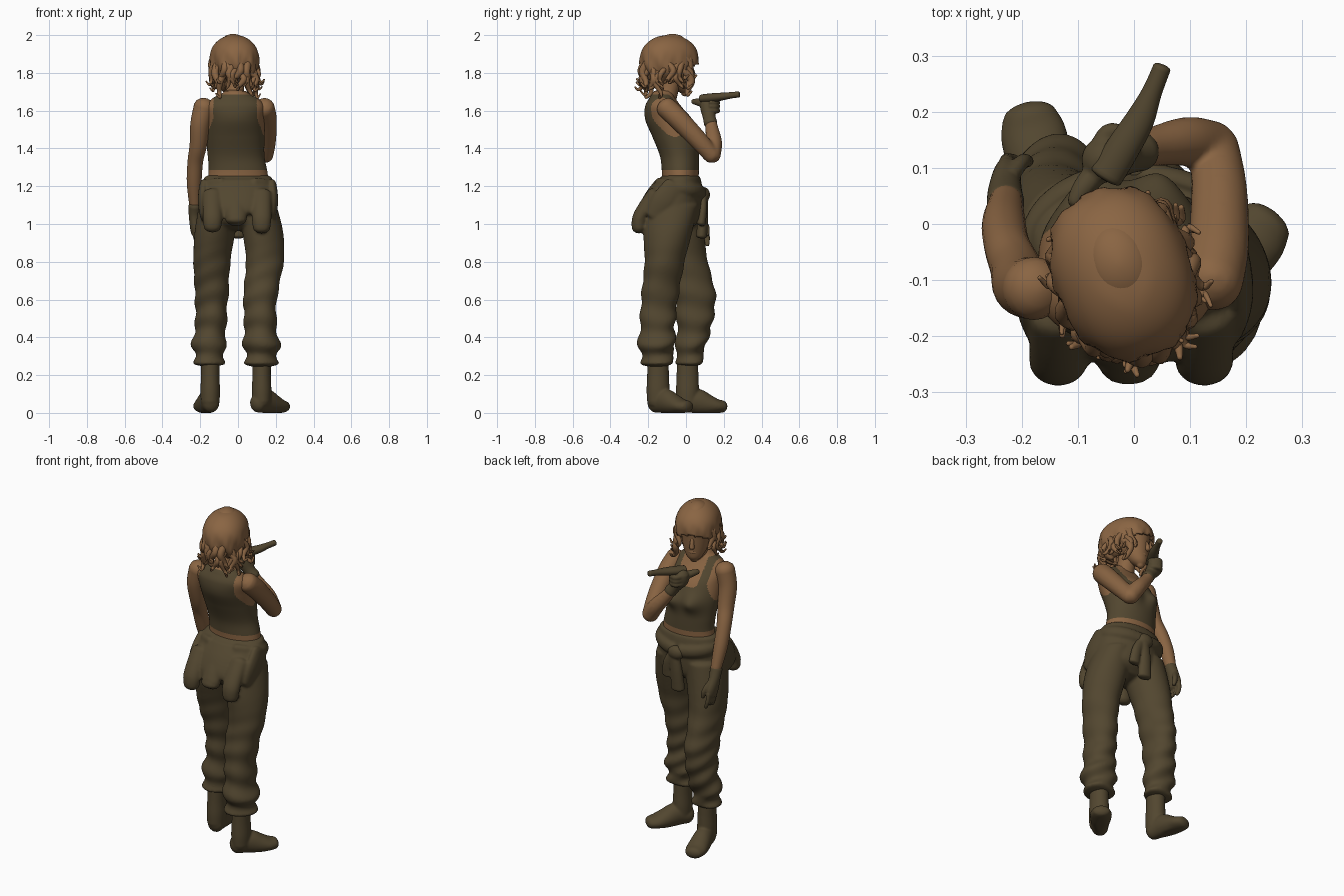
import bpy, bmesh, math, random
from mathutils import Vector, Matrix

if "Cube" in bpy.data.objects:
    bpy.data.objects.remove(bpy.data.objects["Cube"])

random.seed(4)

def material(name, rgb):
    m = bpy.data.materials.new(name)
    m.diffuse_color = (*rgb, 1)
    m.use_nodes = True
    m.node_tree.nodes["Principled BSDF"].inputs["Base Color"].default_value = m.diffuse_color
    return m

SKIN = material("warm brown", (0.255, 0.13, 0.056))
CLOTH = material("dark olive", (0.085, 0.062, 0.029))

def finish(name, bm, mats):
    bmesh.ops.recalc_face_normals(bm, faces=bm.faces)
    for f in bm.faces:
        f.smooth = True
    me = bpy.data.meshes.new(name)
    bm.to_mesh(me)
    bm.free()
    for m in mats:
        me.materials.append(m)
    ob = bpy.data.objects.new(name, me)
    bpy.context.collection.objects.link(ob)
    return ob

def blend(name, parts, voxel, smooth):
    """Fuse overlapping parts of one colour into a single soft skin."""
    bm = bmesh.new()
    mat = parts[0].data.materials[0]
    for ob in parts:
        bm.from_mesh(ob.data)
        bpy.data.objects.remove(ob)
    ob = finish(name, bm, [mat])
    r = ob.modifiers.new("fuse", 'REMESH')
    r.mode, r.voxel_size, r.use_smooth_shade = 'VOXEL', voxel, True
    s = ob.modifiers.new("soften", 'SMOOTH')
    s.factor, s.iterations = 0.5, smooth
    return ob

def spline(pts, sub):
    # Catmull-Rom through rows of any length
    out = []
    for i in range(len(pts) - 1):
        a, b, c, d = pts[max(i - 1, 0)], pts[i], pts[i + 1], pts[min(i + 2, len(pts) - 1)]
        for s in range(sub):
            t = s / sub
            out.append([0.5 * (2 * q + (r - p) * t + (2 * p - 5 * q + 4 * r - w) * t * t
                        + (3 * q - p - 3 * r + w) * t ** 3) for p, q, r, w in zip(a, b, c, d)])
    return out + [list(pts[-1])]

def tube(name, pts, mats, n=24, sub=6, level=False, ripple=None, rule=None, cap=0.8, floor=None, bulge=None):
    """Loft of ellipses (x, y, z, ra, rb) with rounded ends."""
    rows = spline([p if len(p) == 5 else (*p, p[3]) for p in pts], sub)
    pos = [Vector(r[:3]) for r in rows]
    d = pos[-1] - pos[0]
    ref = Vector((1, 0, 0)) if level or abs(d.z) > 0.7 * d.length else Vector((0, 0, 1))
    rings = []
    last = len(rows) - 1
    for i, r in enumerate(rows):
        t = (pos[min(i + 1, last)] - pos[max(i - 1, 0)]).normalized()
        if level:
            t = Vector((0, 0, math.copysign(1, d.z)))
        u = (ref - t * ref.dot(t)).normalized()
        v = t.cross(u)
        ring = [(pos[i], 1.0, u, v, r[3], r[4])]
        if i in (0, last):
            sgn = 1 if i else -1
            h = cap * min(r[3], r[4])
            ends = [(pos[i] + t * sgn * h * math.sin(a), math.cos(a), u, v, r[3], r[4])
                    for a in (0.5, 1.0, 1.45)]
            ring = ring + ends if i else ends[::-1] + ring
        rings += ring
    bm = bmesh.new()
    grid = []
    for c, s, u, v, ra, rb in rings:
        row = []
        for k in range(n):
            a = math.tau * k / n
            m = s * (ripple(a, c.z) if ripple else 1)
            p = c + u * (ra * m * math.cos(a)) + v * (rb * m * math.sin(a))
            if floor is not None:
                p.z = max(p.z, floor)
            if bulge:
                p.y += bulge(p)
            row.append(bm.verts.new(p))
        grid.append(row)
    for r0, r1 in zip(grid, grid[1:]):
        for k in range(n):
            bm.faces.new((r0[k], r0[(k + 1) % n], r1[(k + 1) % n], r1[k]))
    bm.faces.new(grid[0])
    bm.faces.new(grid[-1])
    if rule:
        for f in bm.faces:
            f.material_index = rule(f.calc_center_median())
    return finish(name, bm, mats)

def ball(name, loc, scale, mat):
    bm = bmesh.new()
    bmesh.ops.create_uvsphere(bm, u_segments=24, v_segments=16, radius=1)
    bm.transform(Matrix.Translation(loc) @ Matrix.Diagonal((*scale, 1)))
    return finish(name, bm, [mat])

# Torso with the tank top coloured by rule
def tank(p):
    dx = abs(p.x + 0.015)
    if p.z < 1.285 or p.z > 1.685:
        return 0
    if p.z > 1.46 and dx > 0.155 - 0.04 * min(1, (p.z - 1.46) / 0.1):
        return 0
    if p.y > -0.11 and p.z > 1.54 + 4 * max(0, dx - 0.05) ** 1.5 and dx < 0.075:
        return 0
    return 1

def bust(p):
    if p.y < -0.05:
        return 0
    return 0.035 * sum(math.exp(-((p.x - x) / .05) ** 2 - ((p.z - 1.455) / .05) ** 2) for x in (-.08, .05))

tube("torso", [(0, -.03, 1.2, .165, .095), (0, -.03, 1.28, .155, .098), (-.01, -.035, 1.36, .15, .103),
     (-.015, -.057, 1.46, .155, .12), (-.015, -.09, 1.55, .155, .125), (-.015, -.12, 1.62, .155, .097),
     (-.015, -.125, 1.665, .12, .07), (-.015, -.12, 1.695, .065, .055)],
     [SKIN, CLOTH], n=128, sub=16, level=True, rule=tank, cap=.3, bulge=bust)
tube("neck", [(-.015, -.115, 1.64, .058), (-.018, -.09, 1.71, .05), (-.02, -.07, 1.8, .052)], [SKIN])

# Head, face and hair, turned to the wearer's left
head = [
    tube("head", [(-.02, .0, 1.692, .022, .02), (-.02, -.012, 1.715, .046, .046),
         (-.02, -.035, 1.76, .068, .074), (-.02, -.05, 1.83, .082, .093),
         (-.02, -.06, 1.9, .09, .105), (-.02, -.07, 1.955, .065, .08)], [SKIN], n=32, level=True),
    tube("nose", [(-.02, .032, 1.835, .01), (-.02, .043, 1.805, .012), (-.02, .046, 1.783, .015)], [SKIN], n=12),
    ball("lips", (-.02, .03, 1.748), (.024, .01, .011), SKIN),
]
C = Vector((-.02, -.088, 1.866))
S = Vector((.122, .155, .133))
bm = bmesh.new()
bmesh.ops.create_uvsphere(bm, u_segments=72, v_segments=40, radius=1)
cut = [f for f in bm.faces if f.calc_center_median().y > 0.3
       and f.calc_center_median().z < 0.02 - 0.3 * abs(f.calc_center_median().x)]
cut += [f for f in bm.faces if f.calc_center_median().z < -0.85]
bmesh.ops.delete(bm, geom=list(set(cut)), context='FACES')
for v in bm.verts:
    a = math.atan2(v.co.y, v.co.x)
    w = 0.05 * max(0, 0.45 - v.co.z)
    k = 1 + w * math.sin(9 * a + 4 * v.co.z) + 0.5 * w * math.sin(19 * a - 5 * v.co.z)
    k *= sum(abs(q) ** 2.3 for q in v.co) ** (-1 / 2.3)
    v.co = C + Vector((v.co.x * S.x * k, v.co.y * S.y * k, v.co.z * S.z * min(1.03, k)))
hair = finish("hair_cap", bm, [SKIN])
mod = hair.modifiers.new("thickness", 'SOLIDIFY')
mod.thickness = 0.012
head.append(hair)

def lock(a, z0, drop, flare, r):
    pts = []
    for k, dz, rr in ((.86, 0, r), (.98 + flare * .3, -.4, r), (.93 + flare * .4, -.8, r * .7),
                      (1.0 + flare, -1, r * .45), (1.12 + flare, -.85, r * .25)):
        aa = a + 0.14 * math.sin(dz * 5 + a * 9)
        pts.append((C.x + S.x * k * math.cos(aa), C.y + S.y * k * math.sin(aa), z0 + dz * drop, rr))
    head.append(tube("hair_lock", pts, [SKIN], n=10, sub=6))

for i in range(30):
    lock(math.radians(165 + 225 * i / 29) + random.uniform(-.1, .1), random.uniform(1.8, 1.87),
         random.uniform(.08, .14), random.uniform(-.12, .14), random.uniform(.013, .021))
for deg in (25, 38, 145, 158):
    lock(math.radians(deg), 1.89, .12, -.04, .017)
turn = Matrix.Translation(C) @ Matrix.Rotation(math.radians(20), 4, 'Z') @ Matrix.Translation(-C)
for ob in head:
    ob.data.transform(turn)

# Left arm hanging, with glove and fingers
tube("left_arm", [(-.178, -.115, 1.622, .056), (-.2, -.11, 1.53, .052), (-.21, -.08, 1.42, .046),
     (-.226, -.04, 1.33, .041), (-.232, 0, 1.22, .039), (-.228, .04, 1.1, .03)], [SKIN])
hand = [tube("palm", [(-.229, .038, 1.095, .034), (-.23, .055, 1.05, .031, .034), (-.228, .072, .99, .027, .044),
        (-.225, .08, .955, .024, .042)], [CLOTH])]
for i in range(4):
    y = .05 + .02 * i
    hand.append(tube("finger", [(-.228, y, .97, .013), (-.225, y + .005, .925, .012),
                                (-.212, y + .003, .89 + .006 * (i % 3), .011)], [CLOTH], n=10))
hand.append(tube("thumb", [(-.22, .085, 1.03, .015), (-.2, .11, .985, .014), (-.19, .112, .945, .012)], [CLOTH], n=10))
blend("left_glove", hand, .004, 3)

# Right arm folded up, with glove and raised pistol
blend("right_arm", [
    tube("upper", [(.138, -.105, 1.617, .056), (.15, -.04, 1.555, .055), (.152, .06, 1.45, .05),
                   (.143, .138, 1.362, .044)], [SKIN]),
    tube("fore", [(.142, .138, 1.362, .045), (.095, .147, 1.43, .044), (.035, .138, 1.5, .035),
                  (0, .128, 1.55, .029)], [SKIN])], .007, 6)
hand = [tube("palm", [(.012, .13, 1.535, .036), (-.015, .122, 1.57, .034), (-.045, .115, 1.615, .045, .04),
                      (-.055, .115, 1.645, .04)], [CLOTH])]
for i in range(3):
    z = 1.6 + .022 * i
    hand.append(tube("finger", [(-.07, .13, z, .014), (-.045, .165, z, .015), (-.01, .155, z, .014), (0, .13, z, .012)],
                     [CLOTH], n=10))
hand.append(tube("thumb", [(-.06, .1, 1.635, .024), (-.09, .065, 1.645, .02), (-.105, .04, 1.648, .015)], [CLOTH], n=12))
blend("right_glove", hand, .005, 4)
tube("pistol", [(-.05, .085, 1.664, .022, .03), (-.02, .135, 1.668, .024, .03), (.01, .185, 1.674, .021, .026),
     (.032, .235, 1.681, .017, .018), (.05, .279, 1.686, .016, .016)], [CLOTH], cap=.35)

# Trousers: hips and two baggy legs with rumpled cuffs
def folds(a, z):
    k = min(1, max(0, (0.9 - z) / 0.45))
    return 1 + .075 * k * math.sin(z * 52 + 2 * math.sin(a + z * 5) + a) + .025 * math.sin(3 * a + z * 9)

trousers = [tube("hips", [(0, -.03, 1.248, .178, .105), (0, -.04, 1.2, .195, .125), (0, -.062, 1.1, .205, .15),
            (0, -.06, 1.02, .205, .135), (0, -.06, .98, .15, .09)], [CLOTH], n=48, level=True, cap=.2)]
legs = {
    "left": [(-.1, -.05, 1.1, .105, .135), (-.125, -.03, .95, .107, .128), (-.14, 0, .8, .098, .114),
             (-.138, .045, .62, .088, .11), (-.143, .045, .46, .082, .092), (-.155, .027, .36, .09, .08),
             (-.152, .02, .31, .076, .07), (-.152, .018, .265, .086, .076)],
    "right": [(.1, -.07, 1.1, .105, .14), (.13, -.095, .95, .108, .128), (.14, -.115, .8, .1, .106),
              (.12, -.14, .62, .09, .098), (.12, -.15, .46, .085, .092), (.125, -.153, .36, .098, .098),
              (.124, -.153, .31, .082, .082), (.124, -.153, .265, .092, .09)],
}
for pts in legs.values():
    trousers.append(tube("leg", pts, [CLOTH], n=40, sub=10, level=True, ripple=folds, cap=.25))

# Overalls top folded down: hanging panel, lobes and side folds
trousers.append(tube("panel", [(0, -.045, 1.235, .185, .115), (.0, -.07, 1.17, .203, .14), (0, -.1, 1.1, .197, .148),
                (0, -.115, 1.06, .18, .14)], [CLOTH], n=48, level=True, cap=.1))
for x, w, z in ((-.135, .052, .985), (-.01, .058, 1.03), (.125, .052, .98)):
    trousers.append(tube("lobe", [(x, -.17, 1.16, w, .035), (x, -.215, 1.09, w, .038), (x, -.245, 1.03, w, .04),
                    (x, -.25, z, w * .9, .038)], [CLOTH]))
for s in (-1, 1):
    trousers.append(tube("side_fold", [(s * .18, -.06, 1.2, .025, .06), (s * .185, -.12, 1.12, .028, .065),
                    (s * .175, -.165, 1.04, .025, .055)], [CLOTH]))
    # Sleeves tied round the waist
    arc = []
    for i in range(7):
        a = math.radians(90 - s * (8 + 24 * i))
        arc.append((.182 * math.cos(a), -.035 + .125 * math.sin(a), 1.165 + .008 * i, .034, .022))
    trousers.append(tube("sleeve", arc, [CLOTH], n=16))
blend("trousers_with_folded_overalls", trousers, .008, 5)
blend("sleeve_knot", [
    ball("knot", (0, .095, 1.155), (.05, .032, .04), CLOTH),
    tube("long_end", [(.01, .095, 1.14, .03, .022), (.0, .092, 1.05, .036, .026), (-.005, .082, .935, .042, .03)],
         [CLOTH], cap=.4),
    tube("short_end", [(.02, .09, 1.15, .025, .02), (.055, .09, 1.08, .03, .022), (.065, .08, 1.0, .034, .024)],
         [CLOTH], cap=.4)], .006, 4)

# Boots: shaft and foot along a heel-to-toe line
boots = {"left": ((-.147, .008), (-.143, -.008), (-.186, .192)),
         "right": ((.125, -.148), (.105, -.165), (.235, .002))}
for side, (s, h, t) in boots.items():
    parts = [tube("shaft", [(*s, .3, .05, .056), (*s, .2, .049, .058), (*s, .12, .052, .061), (*s, .06, .05, .058)],
                  [CLOTH], level=True)]
    foot = []
    for k, z, ra, rb in ((0, .05, .05, .045), (.3, .062, .066, .052), (.6, .046, .054, .058),
                         (.85, .036, .038, .059), (1, .034, .033, .05)):
        foot.append((h[0] + (t[0] - h[0]) * k, h[1] + (t[1] - h[1]) * k, z, ra, rb))
    parts.append(tube("foot", foot, [CLOTH], floor=0.0))
    blend(side + "_boot", parts, .006, 5)
